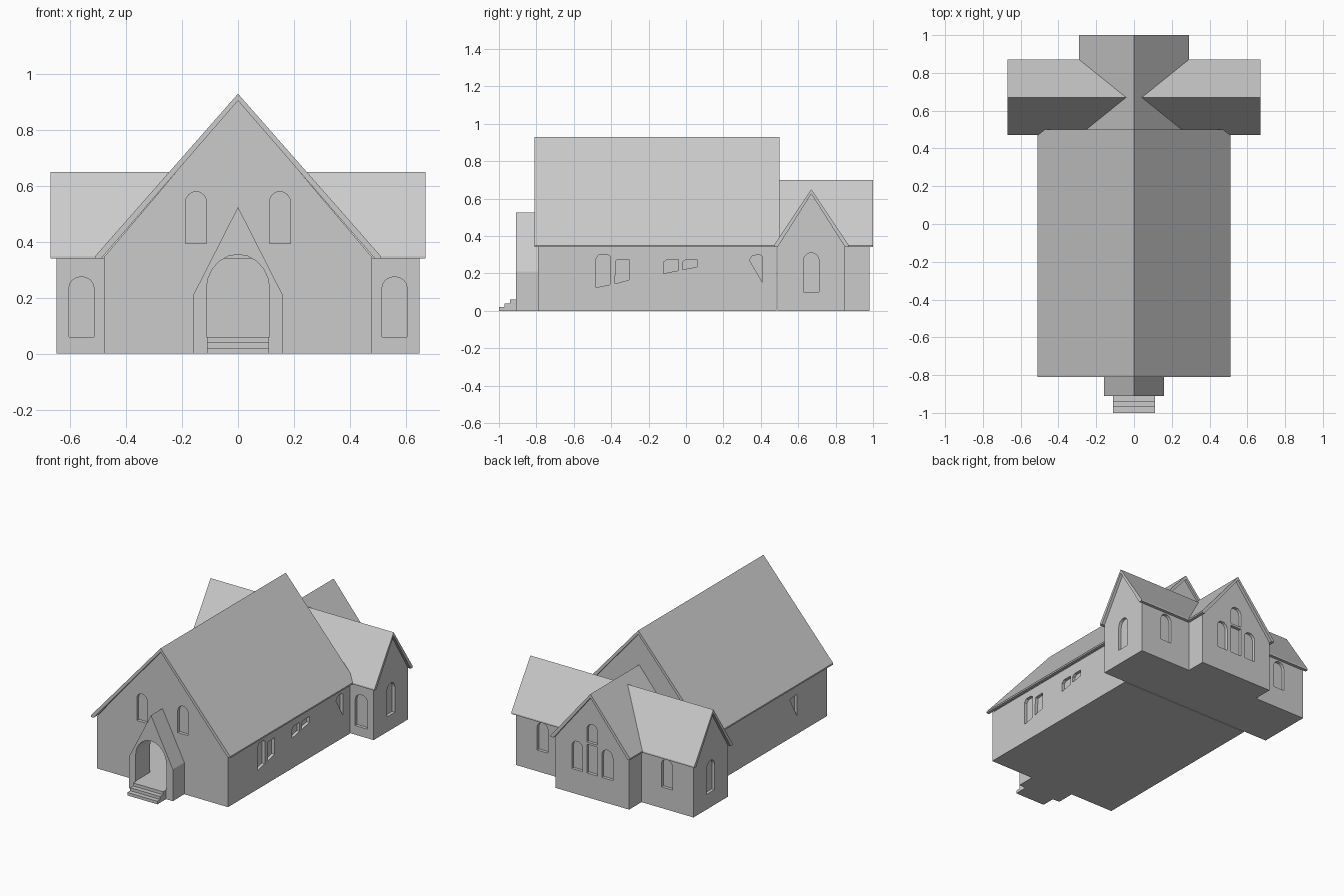
import bpy, bmesh, math

cube = bpy.data.objects.get("Cube")
if cube:
    bpy.data.objects.remove(cube, do_unlink=True)

stone = bpy.data.materials.new("light_grey")
stone.use_nodes = True
GREY = (0.6, 0.6, 0.6, 1)
stone.diffuse_color = GREY
stone.node_tree.nodes["Principled BSDF"].inputs["Base Color"].default_value = GREY


def build(name, pieces):
    """Object made of prisms: (axis, outline, start, end)."""
    bm = bmesh.new()
    for axis, outline, lo, hi in pieces:
        ends = []
        for t in (lo, hi):
            ends.append([bm.verts.new((t, u, v) if axis == "x" else (u, t, v))
                         for u, v in outline])
        a, b = ends
        bm.faces.new(a)
        bm.faces.new(b[::-1])
        n = len(a)
        for i in range(n):
            j = (i + 1) % n
            bm.faces.new((a[j], a[i], b[i], b[j]))
    bmesh.ops.recalc_face_normals(bm, faces=bm.faces)
    mesh = bpy.data.meshes.new(name)
    bm.to_mesh(mesh)
    bm.free()
    mesh.materials.append(stone)
    obj = bpy.data.objects.new(name, mesh)
    bpy.context.collection.objects.link(obj)
    return obj


def rect(u0, u1, v0, v1):
    return [(u0, v0), (u1, v0), (u1, v1), (u0, v1)]


def arch(c, half, bottom, top, rise, steps=8):
    pts = [(c - half, bottom), (c + half, bottom)]
    for i in range(steps + 1):
        a = math.pi * i / steps
        pts.append((c + half * math.cos(a), top - rise + rise * math.sin(a)))
    return pts


def gable(c, half, eave, apex):
    return [(c - half, 0), (c + half, 0), (c + half, eave), (c, apex), (c - half, eave)]


def chevron(c, half, apex):
    """Roof cross-section with a thin flat fascia at each eave."""
    inner = half - 0.02
    return [(c - half, 0.34), (c - half, 0.35), (c, apex), (c + half, 0.35),
            (c + half, 0.34), (c + inner, 0.34), (c, apex - 0.025), (c - inner, 0.34)]


def cut(obj, cutters):
    for cutter in cutters:
        mod = obj.modifiers.new("cut", "BOOLEAN")
        mod.operation = "DIFFERENCE"
        mod.solver = "EXACT"
        mod.object = cutter
    bpy.context.view_layer.update()
    ev = obj.evaluated_get(bpy.context.evaluated_depsgraph_get())
    mesh = bpy.data.meshes.new_from_object(ev)
    obj.modifiers.clear()
    obj.data = mesh


# Walls
nave = build("nave_walls", [("y", gable(0, 0.48, 0.345, 0.91), -0.79, 0.485)])
transept = build("transept_walls", [("x", gable(0.67, 0.18, 0.345, 0.63), -0.65, 0.65)])
chancel = build("chancel_walls", [("y", gable(0, 0.27, 0.345, 0.68), 0.6, 0.98)])
porch = build("porch", [("y", gable(0, 0.16, 0.21, 0.525), -0.91, -0.785)])

# Roofs
build("nave_roof", [("y", chevron(0, 0.51, 0.93), -0.81, 0.5)])
build("transept_roof", [("x", chevron(0.67, 0.2, 0.65), -0.67, 0.67)])
build("chancel_roof", [("y", chevron(0, 0.29, 0.70), 0.49, 1.0)])

# Entrance steps
build("entrance_steps", [("y", rect(-0.11, 0.11, 0.02 * i, 0.02 * i + 0.02),
                          -1 + 0.03 * i, -0.905) for i in range(3)])

# Window recesses
D = 0.02
nave_windows, transept_windows, chancel_windows = [], [], []
for s in (-1, 1):
    nave_windows.append(("y", arch(s * 0.15, 0.038, 0.395, 0.58, 0.04), -0.85, -0.79 + D))
    transept_windows += [
        ("y", arch(s * 0.56, 0.045, 0.06, 0.275, 0.04), 0.44, 0.49 + D),
        ("y", arch(s * 0.455, 0.04, 0.14, 0.33, 0.04), 0.85 - D, 0.9),
        ("x", arch(0.67, 0.042, 0.1, 0.31, 0.045), s * (0.65 - D), s * 0.7)]
    chancel_windows.append(("y", arch(s * 0.11, 0.04, 0.16, 0.35, 0.04), 0.98 - D, 1.05))
chancel_windows += [("y", rect(-0.04, 0.04, 0.16, 0.35), 0.98 - D, 1.05),
                    ("y", arch(0, 0.04, 0.365, 0.49, 0.04), 0.98 - D, 1.05)]

# Irregular side panes of the nave
panes = [
    [(-0.48, 0.125), (-0.405, 0.14), (-0.405, 0.29), (-0.42, 0.3), (-0.465, 0.3), (-0.48, 0.28)],
    [(-0.38, 0.145), (-0.305, 0.165), (-0.305, 0.275), (-0.375, 0.27)],
    [(-0.12, 0.2), (-0.04, 0.215), (-0.04, 0.275), (-0.1, 0.275), (-0.12, 0.26)],
    [(-0.02, 0.22), (0.06, 0.235), (0.06, 0.275), (0, 0.275), (-0.02, 0.26)],
    [(0.34, 0.27), (0.41, 0.15), (0.41, 0.29), (0.395, 0.3), (0.355, 0.295)]]
nave_windows += [("x", p, 0.48 - D, 0.55) for p in panes]
nave_windows.append(("x", [(-0.475, 0.12), (-0.4, 0.255), (-0.475, 0.265)], -0.55, -0.48 + D))

# Doorway and hall interior
door = build("doorway_cutter", [("y", arch(0, 0.113, 0.06, 0.355, 0.125, 10), -0.95, -0.72)])
hall = build("hall_cutter", [("y", rect(-0.45, 0.45, 0.06, 0.34), -0.76, 0.45)])
cutters = [door, hall]
for wall, pieces in ((nave, nave_windows), (transept, transept_windows),
                     (chancel, chancel_windows)):
    cutter = build("window_cutter", pieces)
    cutters.append(cutter)
    cut(wall, [cutter, hall, door] if wall == nave else [cutter])
cut(porch, [door])
for c in cutters:
    bpy.data.objects.remove(c, do_unlink=True)
